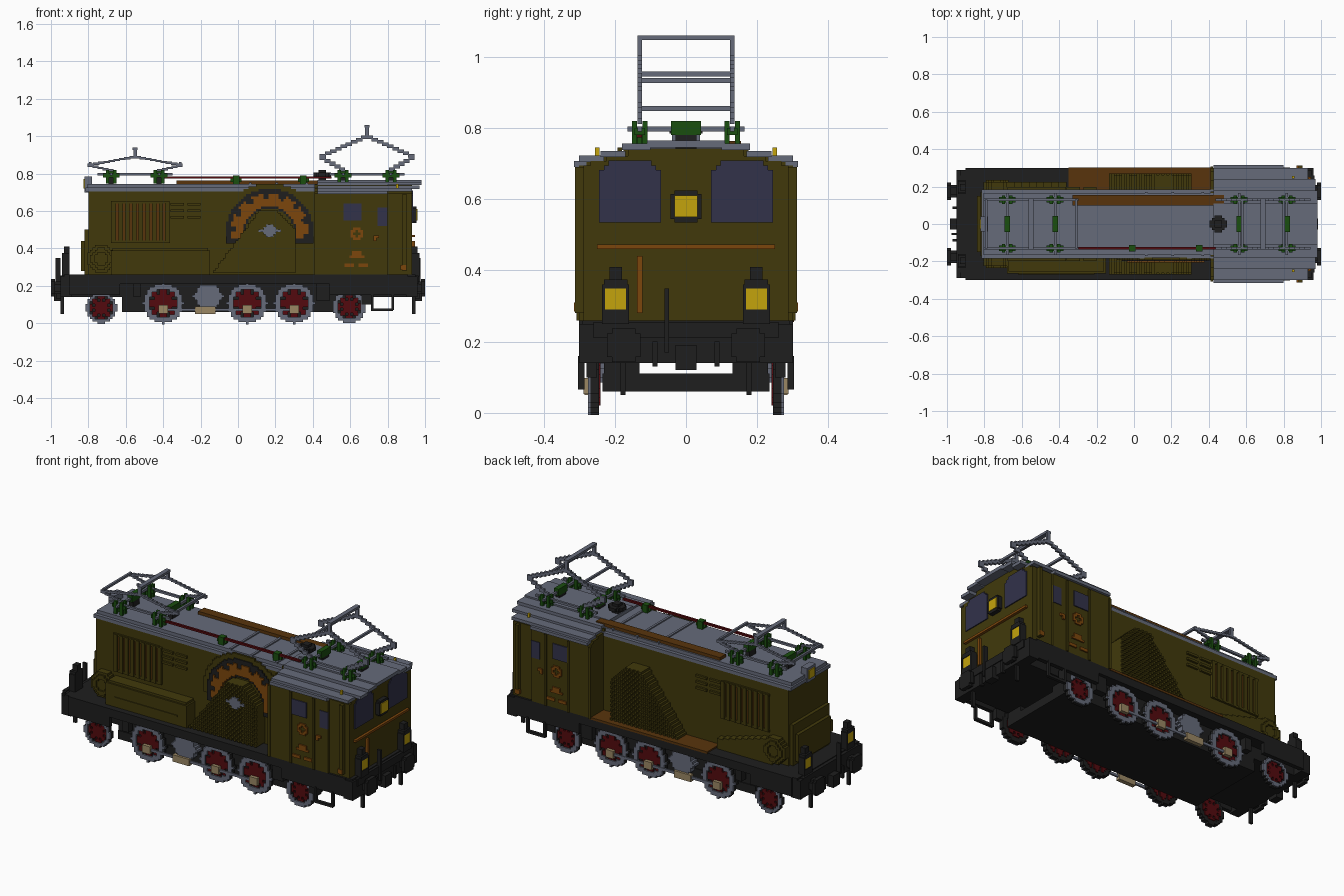
import bpy, bmesh, math
from mathutils import Matrix

if "Cube" in bpy.data.objects:
    bpy.data.objects.remove(bpy.data.objects["Cube"], do_unlink=True)

V = 2 / 150  # size of one block
H = .185     # half width of the hood


def material(name, *rgb):
    linear = [((c / 255 + .055) / 1.055) ** 2.4 for c in rgb] + [1]
    mat = bpy.data.materials.new(name)
    mat.use_nodes = True
    mat.diffuse_color = linear
    mat.node_tree.nodes["Principled BSDF"].inputs["Base Color"].default_value = linear
    return mat


olive = material("olive paint", 65, 57, 11)
black = material("black iron", 30, 30, 30)
grey = material("blue grey metal", 102, 107, 122)
brown = material("walkway brown", 88, 52, 12)
orange = material("orange brown", 124, 70, 12)
red = material("dark red", 84, 10, 14)
green = material("insulator green", 26, 78, 15)
glass = material("window blue", 50, 50, 74)
yellow = material("lamp yellow", 196, 164, 12)
beige = material("beige metal", 155, 135, 100)


def part(name, mat, boxes, both=False):
    """Join axis-aligned boxes into one object; both repeats them on the other y side."""
    bm = bmesh.new()
    boxes = list(boxes)
    if both:
        boxes += [(a, b, -d, -c, e, f) for a, b, c, d, e, f in boxes]
    for a, b, c, d, e, f in boxes:
        centre = Matrix.Translation(((a + b) / 2, (c + d) / 2, (e + f) / 2))
        bmesh.ops.create_cube(bm, size=1, matrix=centre @ Matrix.Diagonal((b - a, d - c, f - e, 1)))
    mesh = bpy.data.meshes.new(name)
    bm.to_mesh(mesh)
    bm.free()
    mesh.materials.append(mat)
    bpy.context.collection.objects.link(bpy.data.objects.new(name, mesh))


def slab(x0, x1, w, z0, z1):
    return (x0, x1, -w, w, z0, z1)


def block(x, y, z, sx, sy, sz):
    return (x - sx / 2, x + sx / 2, y - sy / 2, y + sy / 2, z - sz / 2, z + sz / 2)


def blocks(test, u, v, reach, d0, d1, axis="y"):
    """Rows of blocks around (u, v) wherever test(du, dv) holds, between depths d0 and d1."""
    n = int(reach / V) + 1
    out = []
    for j in range(-n, n + 1):
        start = None
        for i in range(-n, n + 2):
            inside = i <= n and test(i * V, j * V)
            if inside and start is None:
                start = i
            elif not inside and start is not None:
                across = (u + (start - .5) * V, u + (i - .5) * V)
                up = (v + (j - .5) * V, v + (j + .5) * V)
                depth = (d0, d1)
                out.append({"x": depth + across + up, "y": across + depth + up,
                            "z": across + up + depth}[axis])
                start = None
    return out


def ring(r0, r1):
    return lambda a, b: r0 <= math.hypot(a, b) <= r1


def stair(x0, z0, x1, z1, y):
    """Coarsely stepped bar in the xz plane."""
    n = max(1, round(abs(x1 - x0) / V / 2))
    dx, dz = (x1 - x0) / n, (z1 - z0) / n
    return [block(x0 + dx * (i + .5), y, z0 + dz * (i + .5), abs(dx) + V / 2, V, abs(dz) + V / 2)
            for i in range(n)]


# Underframe and deck
part("bottom_tray", black, [slab(-.62, .66, .235, .06, .11)])
part("inner_frames", black, [(-.62, .66, .13, .23, .1, .22)], True)
part("underfloor", black, [slab(-.9, .92, .23, .14, .22)])
part("deck", black, [slab(-.93, .95, .29, .21, .26), slab(-.95, .965, .26, .21, .255),
                     slab(-.9, .91, .3, .21, .26)])
part("side_valance", black, [(-.9, -.63, .275, .3, .15, .22), (.49, .92, .275, .3, .15, .22),
                             (-.56, -.52, .24, .28, .14, .22), (.42, .49, .24, .28, .12, .22),
                             (.66, .72, .25, .28, .1, .16)], True)
part("end_beams", black, [slab(.9, .96, .3, .14, .25), slab(-.95, -.89, .29, .14, .25)])
part("brown_walkway", brown, [(-.35, .42, .18, .303, .255, .268)])
part("step_frames", black, [(x, x + V, .285, .303, .07, .16) for x in (.71, .82)]
     + [(.71, .83, .285, .303, .065, .08)], True)

# Buffers, couplers, hoses and lower lamps at both ends
for name, s in (("cab_end", 1), ("hood_end", -1)):
    def ends(a, b):
        return tuple(sorted((s * a, s * b)))
    part(name + "_buffers", black, blocks(ring(0, .052), .175, .19, .07, *ends(.978, 1), "x")
         + blocks(ring(0, .035), .175, .19, .06, *ends(.94, .98), "x"), True)
    part(name + "_coupler", black, [ends(.94, .985) + (-.03, .03, .12, .19),
                                    ends(.95, .975) + (-.06, -.048, .17, .35)])
    part(name + "_hoses", black, [ends(.95, .97) + (.08, .094, .13, .2),
                                  ends(.93, .95) + (.17, .184, .05, .15)], True)
    back = .93 if s > 0 else .9
    shade = ends(back, back + .04)
    part(name + "_lower_lamps", black,
         [ends(back, back + .03) + (.16, .236, .25, .36), shade + (.16, .168, .25, .36),
          shade + (.228, .236, .25, .36), shade + (.16, .236, .25, .29),
          shade + (.165, .23, .35, .375), ends(back, back + .03) + (.18, .215, .37, .41)], True)
    part(name + "_lower_lamp_glass", yellow,
         [ends(back + .03, back + .036) + (.168, .228, .29, .35)], True)

# Wheels: dark tyres, pale rim faces, red spokes over dark discs
for i, (x, r) in enumerate(((-.73, .083), (-.4, .107), (.05, .107), (.3, .107), (.595, .088))):
    part(f"wheel_tyre_{i}", black, blocks(ring(r * .72, r), x, r, r, .245, .268), True)
    part(f"wheel_rim_{i}", grey, blocks(ring(r * .72, r), x, r, r, .268, .275), True)
    part(f"wheel_disc_{i}", black, blocks(ring(0, r * .75), x, r, r, .248, .256), True)
    part(f"wheel_spokes_{i}", red, blocks(
        lambda a, b: math.hypot(a, b) < r * .75 and
        (math.hypot(a, b) < r * .4 or math.cos(8 * math.atan2(b, a)) > -.6),
        x, r, r, .24, .266), True)
part("crank_pins", beige, [block(x, .278, .075, .05, .02, .045) for x in (-.4, .05, .3)], True)
part("coupling_rod", grey, [(-.4, .3, .268, .278, .065, .08)], True)
part("drive_casing", grey, blocks(lambda a, b: abs(a) + abs(b) * .9 < .09 and abs(b) < .06,
                                  -.16, .145, .1, .23, .272), True)
part("drive_block", beige, [(-.23, -.12, .26, .285, .05, .09)], True)

# Hood with arched shoulder, end bulge and its roof
part("hood", olive, [slab(-.8, .42, H, .26, .705), slab(-.84, -.8, .15, .28, .44),
                     slab(-.82, -.8, .17, .26, .5)])
part("hood_roof", grey, [slab(-.815, .44, H, .705, .725), slab(-.805, .44, .165, .725, .745)])
part("roof_ribs", grey, [slab(x, x + V, .17, .74, .752) for x in (.06, .2, .36)])
part("arch_shoulder", olive, blocks(lambda a, b: math.hypot(a, b) < .265 and b > -.02,
                                    .17, .485, .28, -H - .007, -.18))
part("arch_ring", black, blocks(lambda a, b: .13 < math.hypot(a, b) < .235 and b > -.055,
                                .17, .485, .24, -H - .013, -.18))
part("arch_teeth", orange, blocks(
    lambda a, b: b > -.03 and .14 < math.hypot(a, b) < (.21 if math.sin(14 * math.atan2(b, a)) > -.4 else .185),
    .17, .485, .24, -H - .02, -.18))


# Studded side covers
def cover(a, b):
    return (-.17 <= b <= .17 and a <= .16 and a >= -.28 + (b + .17) * .75
            and a + b < .23 and b - a < .23)


D = .262  # cover depth
part("side_covers", olive, blocks(cover, .14, .435, .3, .18, D), True)
part("cover_studs", olive, [block(.14 + i * V, D + .002, .435 + j * V, V, .012, V)
                            for i in range(-22, 13) for j in range(-13, 14)
                            if (i + j) % 2 == 0 and cover(i * V, j * V)], True)
part("cover_emblem", grey, blocks(lambda a, b: abs(a) + 1.6 * abs(b) < .058,
                                  .17, .495, .06, -D - .012, -D))

# Side boxes and round end housings
part("front_side_box", olive, [(-.68, -.15, -.265, -.18, .26, .39), (-.67, -.16, -.255, -.18, .39, .403),
                               (-.62, -.21, -.27, -.26, .31, .32)])
part("back_side_box", olive, [(-.72 + i * .04, -.68 + i * .04, .18, .225, .26, .41 - i * .011)
                              for i in range(9)])
part("round_housing", olive, blocks(ring(0, .075), -.73, .345, .08, .18, .225)
     + blocks(ring(.035, .055), -.73, .345, .06, .22, .235), True)

# Louvres and small vents
part("louvre_panel", brown, [(-.67, -.39, .18, H + .003, .44, .64)], True)
part("louvre_slats", olive, [(-.675 + i * .036, -.652 + i * .036, .18, H + .013, .43, .65) for i in range(9)]
     + [(-.68, -.38, .18, H + .01, z, z + V) for z in (.43, .64)], True)
part("small_vents", olive, [(x, x + .07, .18, H + .012, z, z + V)
                            for x in (-.36, -.27) for z in (.56, .595, .63)], True)

# Cab body and layered roof shell
cab_steps = ((.3, .26, .695), (.28, .695, .708), (.235, .708, .722), (.175, .722, .742))
part("cab_body", olive, [slab(.41, .8, w, a, b) for w, a, b in cab_steps]
     + [slab(.79, .93, w - .012, a, b) for w, a, b in cab_steps])
shell = ((.315, .275, .69, .8), (.3, .23, .705, .93), (.24, .17, .718, .97), (.18, .1, .738, .98))
part("cab_roof", grey, [(.425, end, inner, outer, z, z + .018) for outer, inner, z, end in shell], True)
part("cab_roof_crown", grey, [slab(.425, .98, .11, .745, .765)])
part("cab_door_seams", olive, [(x, x + V, .295, .308, .26, .68) for x in (.41, .55, .7)], True)
part("cab_corner_strips", olive, [(.88, .9, .28, .312, .28, .69)], True)

# Cab windows
part("side_windows", glass, [(.565, .66, .3, .306, .55, .64), (.745, .8, .295, .304, .52, .62)], True)
part("end_windows", glass, blocks(
    lambda a, b: abs(a) < .09 and abs(b) < .085 and math.hypot(max(abs(a) - .03, 0), max(b - .025, 0)) < .062,
    .157, .622, .1, .925, .936, "x"), True)

# Cab ornaments, rails and lamps
part("side_ornaments", orange, blocks(ring(.014, .034), .635, .478, .04, .298, .308)
     + [(.57, .62, .3, .308, .3, .318), (.645, .695, .3, .308, .3, .318),
        (.61, .66, .3, .308, .35, .385), (.595, .675, .3, .308, .35, .362),
        (.725, .74, .3, .31, .44, .47), (.74, .755, .3, .31, .455, .47),
        (.87, .9, .3, .314, .285, .31)], True)
part("end_rails", orange, [slab(.93, .945, .25, .46, .473), (.93, .945, -.137, -.122, .28, .44)])
part("upper_lamp", black, [slab(.925, .955, .033, .535, .625), slab(.925, .955, .044, .545, .615)])
part("upper_lamp_glass", yellow, [slab(.955, .96, .032, .55, .61)])
part("whistles", yellow, [(.845, .858, .243, .256, .71, .745)], True)
part("hood_top_lamp", grey, [slab(-.82, -.78, .04, .7, .785)])
part("hood_top_lamp_glass", yellow, [slab(-.826, -.82, .026, .72, .77)])

# Roof equipment
part("roof_duct", brown, [(-.33, .48, .1, .155, .74, .763)])
part("power_cable", red, [(-.4, .5, -.137, -.123, .773, .785)])
part("cable_insulators", green, [block(x, -.13, .765, .035, .035, .05) for x in (-.01, .35)]
     + [block(x, -.13, .765, .06, V, .02) for x in (-.01, .35)])
part("roof_horn", black, blocks(ring(0, .045), .45, 0, .05, .785, .805, "z")
     + blocks(ring(0, .02), .45, 0, .03, .74, .82, "z"))


# Pantographs: insulators, base frame and stepped diamond arms
def pantograph(name, x, elbow, top, tip, bar_reach, bar_height):
    feet = (x - .128, x + .128)
    part(name + "_insulators", green,
         [block(f + d, y, .783, .018, .014, .074) for f in feet for y in (.115, .145) for d in (-.02, .02)]
         + [block(f, .13, .79, .09, .03, .02) for f in feet]
         + [block(f, .02, .8, .03, .045, .04) for f in feet], True)
    part(name + "_posts", black, [slab(f - V, f + V, .03, .74, .78) for f in feet])
    part(name + "_base", grey, [block(x, .13, .797, .4, V, V)], True)
    part(name + "_crossbars", grey, [slab(f - V / 2, f + V / 2, .165, .79, .804) for f in feet]
         + [block(x + s * bar_reach, 0, bar_height, V, .26, V) for s in (-1, 1)]
         + [slab(x - V, x + V, .135, tip - V, tip)])
    arms = [block(x, .13, (top + tip) / 2, V * 1.5, V, tip - top)]
    for s in (-1, 1):
        arms += stair(x + s * .12, .815, x + s * .25, elbow, .13)
        arms += stair(x + s * .25, elbow, x, top, .13)
    part(name + "_arms", grey, arms, True)


pantograph("lowered_pantograph", -.55, .845, .89, .94, .24, .855)
pantograph("raised_pantograph", .69, .89, 1, 1.06, .11, .952)
